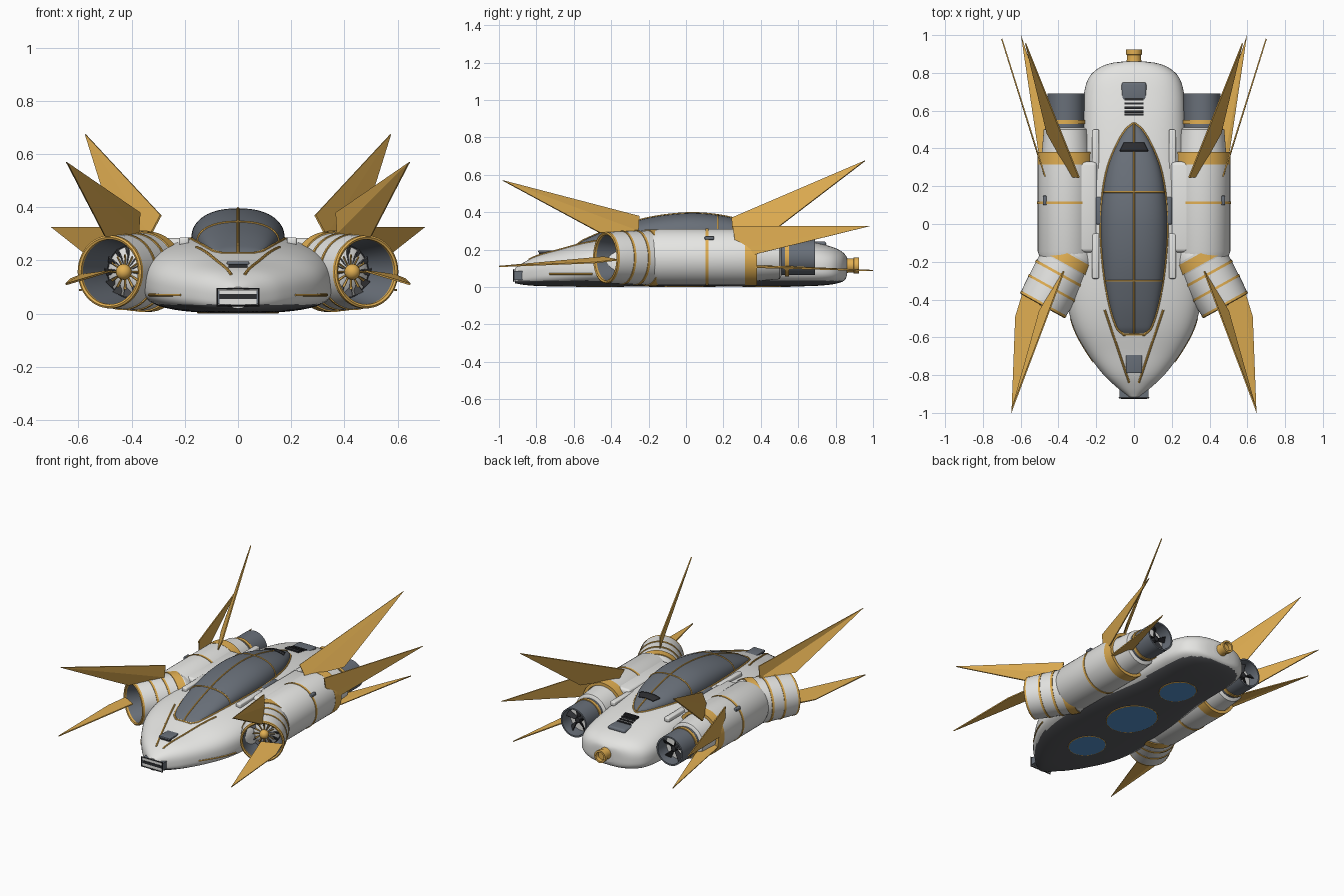
import bpy, bmesh, math
from mathutils import Vector

if "Cube" in bpy.data.objects:
    bpy.data.objects.remove(bpy.data.objects["Cube"])

def material(name, rgb):
    m = bpy.data.materials.new(name)
    m.diffuse_color = (*rgb, 1)
    m.use_nodes = True
    m.node_tree.nodes["Principled BSDF"].inputs["Base Color"].default_value = m.diffuse_color
    return m

WHITE = material("hull_white", (0.78, 0.78, 0.76))
GOLD = material("gold", (0.76, 0.43, 0.085))
GREY = material("slate_grey", (0.14, 0.16, 0.19))
CHAR = material("charcoal", (0.105, 0.108, 0.118))
BLACK = material("black", (0.025, 0.026, 0.03))
BLUE = material("blue_glow", (0.09, 0.29, 0.62))

def finish(me, name, mats, mirror=False, solid=0, smooth=True):
    ob = bpy.data.objects.new(name, me)
    bpy.context.collection.objects.link(ob)
    for m in mats:
        me.materials.append(m)
    bm = bmesh.new()
    bm.from_mesh(me)
    bmesh.ops.remove_doubles(bm, verts=bm.verts, dist=1e-5)
    bmesh.ops.recalc_face_normals(bm, faces=bm.faces)
    bm.to_mesh(me)
    bm.free()
    if smooth:
        bpy.ops.object.select_all(action='DESELECT')
        ob.select_set(True)
        bpy.context.view_layer.objects.active = ob
        bpy.ops.object.shade_smooth_by_angle(angle=math.radians(35))
    if solid:
        s = ob.modifiers.new("thickness", 'SOLIDIFY')
        s.thickness, s.offset = solid, 0
    if mirror:
        ob.modifiers.new("mirror", 'MIRROR').use_mirror_merge = False
    return ob

def mesh(name, verts, faces, mat, **kw):
    me = bpy.data.meshes.new(name)
    me.from_pydata([tuple(v) for v in verts], [], faces)
    return finish(me, name, [mat], **kw)

def loft(name, rings, mat, cap=True, closed=True, **kw):
    n = len(rings[0])
    faces = [(i*n + j, i*n + (j+1) % n, (i+1)*n + (j+1) % n, (i+1)*n + j)
             for i in range(len(rings) - 1) for j in range(n if closed else n - 1)]
    if cap:
        faces += [tuple(range(n)), tuple(range((len(rings)-1)*n, len(rings)*n))]
    return mesh(name, [v for r in rings for v in r], faces, mat, **kw)

def frame_point(O, d, t, r, a):
    u = Vector((0, 0, 1))
    return O + d*t + (u*math.cos(a) + d.cross(u)*math.sin(a))*r

def lathe(name, prof, O, d, mat, mirror=True, n=48):
    rings = [[frame_point(O, d, t, r, 2*math.pi*k/n) for k in range(n)] for t, r in prof]
    return loft(name, rings, mat, cap=False, mirror=mirror)

def band(name, t0, t1, r, O, d, mat=GOLD):
    e = 0.02
    return lathe(name, [(t0, r-e), (t0, r), (t1, r), (t1, r-e), (t0, r-e)], O, d, mat)

def tube(name, pts, r, mat, closed=False, mirror=False):
    cu = bpy.data.curves.new(name, 'CURVE')
    cu.dimensions, cu.bevel_depth, cu.bevel_resolution, cu.use_fill_caps = '3D', r, 2, True
    sp = cu.splines.new('POLY')
    sp.points.add(len(pts) - 1)
    for p, q in zip(sp.points, pts):
        p.co = (*q, 1)
    sp.use_cyclic_u = closed
    tmp = bpy.data.objects.new("tmp", cu)
    me = bpy.data.meshes.new_from_object(tmp)
    bpy.data.objects.remove(tmp)
    me.materials.clear()
    return finish(me, name, [mat], mirror=mirror)

def box(name, c, s, mat, mirror=False, bevel=0.0):
    bm = bmesh.new()
    bmesh.ops.create_cube(bm, size=1)
    for v in bm.verts:
        v.co = Vector((c[i] + v.co[i]*s[i] for i in range(3)))
    if bevel:
        bmesh.ops.bevel(bm, geom=bm.edges[:], offset=bevel, segments=3, affect='EDGES', profile=0.5)
    me = bpy.data.meshes.new(name)
    bm.to_mesh(me)
    bm.free()
    return finish(me, name, [mat], mirror=mirror)

def interp(table, y, col):
    n = len(table)
    i = max(k for k in range(n - 1) if table[k][0] <= y or k == 0)
    def slope(k):
        a, b = table[max(k-1, 0)], table[min(k+1, n-1)]
        return (b[col] - a[col]) / (b[0] - a[0])
    p, q = table[i], table[i+1]
    h = q[0] - p[0]
    t = min(max((y - p[0]) / h, 0), 1)
    return ((2*t**3 - 3*t*t + 1)*p[col] + (t**3 - 2*t*t + t)*h*slope(i)
            + (3*t*t - 2*t**3)*q[col] + (t**3 - t*t)*h*slope(i+1))

# hull stations: y, half width, bottom, top
HULL = [(-.915, .03, .02, .10), (-.87, .085, .012, .13), (-.80, .16, .006, .165), (-.68, .25, .003, .20),
        (-.55, .32, .002, .237), (-.40, .356, .002, .265), (-.2, .363, .002, .285), (0, .345, .002, .295),
        (.2, .31, .002, .298), (.35, .285, .002, .29), (.55, .275, .003, .265), (.69, .265, .006, .238),
        (.78, .236, .014, .215), (.83, .18, .026, .192), (.852, .12, .04, .172), (.86, .06, .06, .16)]
TOP_N, LOW_N = 2.65, 2.9
def hull_at(y):
    w, b, t = (interp(HULL, y, c) for c in (1, 2, 3))
    return w, b, t, b + .4*(t - b)
def hull_top(x, y):
    w, b, t, m = hull_at(y)
    return m + (t - m)*max(0, 1 - abs(x/w)**TOP_N)**(1/TOP_N)
def spow(v, n):
    return math.copysign(abs(v)**(2/n), v)

rings = []
for i in range(81):
    y = -.0275 - math.cos(math.pi*i/80)*.8875
    w, b, t, m = hull_at(y)
    ring = []
    for k in range(80):
        a = 2*math.pi*k/80
        n, h = (TOP_N, t - m) if math.sin(a) > 0 else (LOW_N, m - b)
        ring.append((w*spow(math.cos(a), n), y, m + h*spow(math.sin(a), n)))
    rings.append(ring)
hull = loft("hull", rings, WHITE)
hull.data.materials.append(CHAR)
for p in hull.data.polygons:  # dark belly
    if p.center.z < .034 and p.normal.z < -.1:
        p.material_index = 1
box("nacelle_fairing", (.27, .09, .2), (.15, .48, .17), WHITE, True, .02)

# canopy stations: y, half width, top
CAN = [(-.585, .055, .225), (-.55, .09, .25), (-.4, .135, .312), (-.2, .165, .37), (0, .176, .395), (.15, .166, .388),
       (.3, .138, .358), (.42, .09, .322), (.5, .042, .293), (.53, .006, .275)]
def canopy_arc(y, n=28, lift=0, xmax=9):
    w, t = interp(CAN, y, 1), interp(CAN, y, 2)
    b = hull_top(w, y) - .004
    a0 = math.acos(min(1, xmax/w)**1.15)
    angles = [a0 + (math.pi - 2*a0)*k/n for k in range(n + 1)]
    return [(w*spow(math.cos(a), 2.3), y, lift + b + max(t - b, .002)*spow(math.sin(a), 2.3)) for a in angles]
ys = [-.0275 - math.cos(math.pi*i/50)*.5575 for i in range(51)]
loft("canopy", [canopy_arc(y) for y in ys], GREY)
rim = [canopy_arc(y)[0] for y in ys] + [canopy_arc(y)[-1] for y in reversed(ys)]
tube("canopy_rim", rim, .008, GOLD, closed=True)
tube("canopy_spine", [(0, y, interp(CAN, y, 2)) for y in ys], .005, GOLD)
for y in (-.3, .17):
    tube("canopy_rib", canopy_arc(y), .005, GOLD)
grille = [canopy_arc(y, 12, .005, x) for y, x in ((.385, .075), (.4, .068), (.415, .06), (.43, .053))]
loft("canopy_grille", grille, BLACK, cap=False, closed=False, solid=.008)

# hull trim lines
line = [(.155 + (.025-.155)*i/16, -.455 - .385*i/16) for i in range(17)]
tube("nose_trim", [(x, y, hull_top(x, y)) for x, y in line], .006, GOLD, mirror=True)
tube("side_trim", [(hull_at(y)[0]*.993, y, .07) for y in [-.73 + .023*i for i in range(11)]], .005, GOLD, mirror=True)
for y0, y1 in ((.24, .5), (-.29, -.05)):
    z = hull_top(.203, (y0 + y1)/2)
    box("side_rail", (.203, (y0 + y1)/2, z), (.037, y1 - y0, .03), WHITE, True, .008)
box("canopy_side_pod", (.185, .07, .262), (.035, .15, .05), GREY, True, .012)

# vents, nose bumper
box("nose_vent", (0, -.725, .19), (.085, .13, .012), GREY, bevel=.004)
box("nose_vent_grille", (0, -.755, .18), (.07, .06, .014), BLACK)
box("rear_vent", (0, .69, .23), (.13, .12, .028), GREY, bevel=.012)
for y in (.66, .638, .616, .594, .58):
    box("rear_slat", (0, y, hull_top(0, y) + (.004 if y < .63 else .0)), (.1, .012, .012), BLACK)
box("nose_bumper", (0, -.892, .062), (.155, .055, .05), GREY)
box("bumper_panel", (0, -.919, .062), (.14, .006, .055), WHITE)
box("bumper_bar", (0, -.922, .064), (.14, .007, .018), BLACK)
f = [(-.078, -.92, .03), (.078, -.92, .03), (.078, -.92, .093), (-.078, -.92, .093)]
tube("bumper_frame", f, .004, BLACK, closed=True)

# rear nozzle
Y = Vector((0, 1, 0))
lathe("tail_nozzle", [(.84, .042), (.87, .038), (.895, .038), (.897, .042), (.925, .042), (.925, .03),
                      (.9, .028), (.9, 0)], Vector((0, 0, .115)), Y, GOLD, False, 24)

# belly lamps
for y, rx, ry in ((-.46, .11, .125), (-.02, .15, .175), (.43, .11, .125)):
    c = [2*math.pi*k/40 for k in range(40)]
    ell = [(rx*math.cos(a), y + ry*math.sin(a), .005) for a in c]
    tube("lamp_rim", ell, .005, GOLD, closed=True)
    loft("belly_lamp", [[(p[0], p[1], z) for p in ell] for z in (.0005, .007)], BLUE)

# straight nacelle, rear half
O = Vector((.36, 0, .16))
lathe("nacelle_body", [(-.2, 0), (-.2, .13), (-.145, .15), (.33, .15), (.35, .13), (.5, .118), (.51, .1), (.51, 0)], O, Y, WHITE)
band("nacelle_thin_ring", .105, .12, .153, O, Y)
band("nacelle_rear_ring", .315, .38, .151, O, Y)
band("exhaust_ring", .53, .55, .103, O, Y)
lathe("exhaust_tube", [(.49, .097), (.69, .097), (.69, .087), (.6, .085), (.6, .07)], O, Y, GREY)
lathe("exhaust_core", [(.605, .087), (.605, 0)], O, Y, WHITE)

def fan(name, O, d, t, r0, r1, count, wid, mat, twist):
    vs, fs = [], []
    for k in range(count):
        a = 2*math.pi*k/count
        vs += [frame_point(O, d, t - twist, r0, a - wid), frame_point(O, d, t - twist, r1, a - wid),
               frame_point(O, d, t + twist, r1, a + wid), frame_point(O, d, t + twist, r0, a + wid)]
        fs.append(tuple(range(4*k, 4*k + 4)))
    mesh(name, vs, fs, mat, mirror=True, solid=.004, smooth=False)
fan("exhaust_blades", O, Y, .635, .01, .087, 5, .2, BLACK, .012)
lathe("exhaust_hub", [(.6, .02), (.65, .018), (.655, 0)], O, Y, BLACK, n=16)

# angled intake, front half
J = Vector((.35, -.19, .157))
D = Vector((.485, -.875, 0)).normalized()
lathe("elbow", [(-.148*math.cos(math.pi*i/16), .148*math.sin(math.pi*i/16)) for i in range(17)], J, D, WHITE)
lathe("intake_shell", [(-.04, .146), (.1, .143), (.22, .139), (.275, .134)], J, D, WHITE)
band("intake_wide_ring", -.03, .025, .151, J, D)
band("intake_ring_a", .08, .094, .147, J, D)
band("intake_ring_b", .165, .178, .144, J, D)
lathe("intake_lip", [(.262, .138), (.275, .137), (.279, .13), (.275, .122), (.262, .122)], J, D, GOLD)
lathe("intake_duct", [(.272, .124), (.11, .1), (.11, .08)], J, D, GREY)
lathe("intake_back", [(.112, .101), (.112, 0)], J, D, BLACK)
fan("intake_dark_blades", J, D, .135, .02, .095, 12, .13, CHAR, .01)
fan("intake_spokes", J, D, .155, .015, .066, 12, .045, GOLD, .003)
lathe("intake_hub", [(.165 - .03*math.cos(math.pi*i/10), .03*math.sin(math.pi*i/10)) for i in range(11)], J, D, GOLD, n=20)
lathe("intake_shaft", [(.1, .022), (.16, .022)], J, D, BLACK, n=16)
box("nacelle_clip", (.473, .125, .262), (.02, .05, .02), GREY, True, .005)

# blade-like fins, tip first
FINS = {
    "front_upper_fin": [(.645, -.98, .57), (.37, -.25, .38), (.375, -.255, .30), (.50, -.46, .29)],
    "front_lower_fin": [(.648, -1.0, .11), (.628, -.49, .13), (.59, -.365, .145), (.48, -.44, .16)],
    "rear_upper_fin": [(.574, .957, .675), (.29, .245, .37), (.33, .25, .295), (.46, .48, .31)],
    "rear_mid_fin": [(.70, .98, .325), (.47, .25, .325), (.478, .27, .2), (.51, .37, .175)],
    "rear_lower_fin": [(.598, 1.0, .088), (.505, .38, .105), (.47, .30, .115), (.43, .48, .112)],
}
for name, pts in FINS.items():
    mesh(name, pts, [(0, 1, 2), (0, 2, 3)], GOLD, mirror=True, solid=.007, smooth=False)
